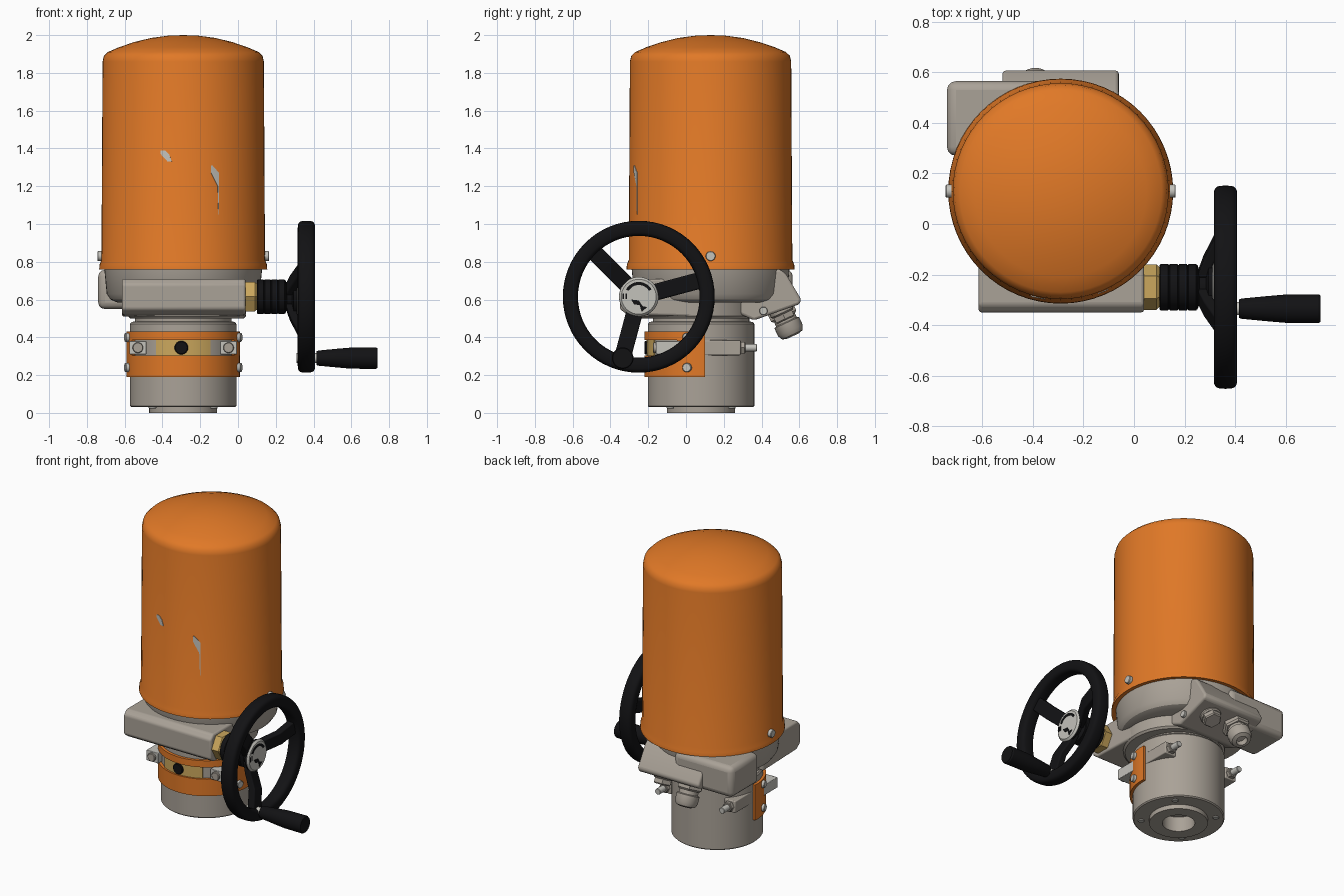
import bpy, bmesh
from math import cos, sin, radians, pi
from mathutils import Vector, Matrix

old = bpy.data.objects.get("Cube")
if old:
    bpy.data.objects.remove(old, do_unlink=True)


def material(name, r, g, b):
    m = bpy.data.materials.new(name)
    m.use_nodes = True
    m.diffuse_color = (r, g, b, 1)
    m.node_tree.nodes["Principled BSDF"].inputs["Base Color"].default_value = (r, g, b, 1)
    return m


ORANGE = material("orange paint", 0.75, 0.19, 0.02)
GREY = material("warm grey casting", 0.40, 0.36, 0.31)
BLACK = material("black plastic", 0.006, 0.006, 0.007)
BRASS = material("brass", 0.60, 0.39, 0.11)
STEEL = material("light steel", 0.55, 0.54, 0.50)

CX, CY = -0.29, 0.13      # cover axis
LY = 0.08                 # lower column axis
WHEEL = Vector((0, -0.25, 0.615))
X, Y, Z = Vector((1, 0, 0)), Vector((0, 1, 0)), Vector((0, 0, 1))


def finish(name, bm, mat, bevel=0):
    bmesh.ops.remove_doubles(bm, verts=bm.verts, dist=1e-5)
    bmesh.ops.recalc_face_normals(bm, faces=bm.faces)
    me = bpy.data.meshes.new(name)
    bm.to_mesh(me)
    bm.free()
    me.materials.append(mat)
    ob = bpy.data.objects.new(name, me)
    bpy.context.collection.objects.link(ob)
    if bevel:
        mod = ob.modifiers.new("bevel", 'BEVEL')
        mod.width, mod.segments, mod.limit_method = bevel, 3, 'ANGLE'
    bpy.ops.object.select_all(action='DESELECT')
    ob.select_set(True)
    bpy.context.view_layer.objects.active = ob
    bpy.ops.object.shade_smooth_by_angle(angle=radians(32))
    return ob


def lathe(name, profile, origin, axis, mat, steps=48):
    """Turn (radius, height) points around an axis."""
    bm = bmesh.new()
    vs = [bm.verts.new((r, 0, h)) for r, h in profile]
    es = [bm.edges.new(p) for p in zip(vs, vs[1:])]
    bmesh.ops.spin(bm, geom=vs + es, cent=(0, 0, 0), axis=(0, 0, 1),
                   angle=2 * pi, steps=steps)
    rot = Vector(axis).to_track_quat('Z', 'Y').to_matrix().to_4x4()
    bm.transform(Matrix.Translation(origin) @ rot)
    return finish(name, bm, mat)


def rod(name, r, length, origin, axis, mat, steps=24):
    c = r * 0.12
    return lathe(name, [(0, 0), (r, 0), (r, length - c), (r - c, length), (0, length)],
                 origin, axis, mat, steps)


def prism(name, pts, w0, w1, mat, u=Y, v=Z, w=X, origin=(0, 0, 0), bevel=0):
    """Extrude a 2D outline (u, v) along w."""
    bm = bmesh.new()
    o = Vector(origin)
    face = bm.faces.new([bm.verts.new(o + u * a + v * b + w * w0) for a, b in pts])
    new = bmesh.ops.extrude_face_region(bm, geom=[face])["geom"]
    bmesh.ops.translate(bm, vec=w * (w1 - w0),
                        verts=[g for g in new if isinstance(g, bmesh.types.BMVert)])
    return finish(name, bm, mat, bevel)


def box(name, x, y, z, mat, bevel=0):
    return prism(name, [(y[0], z[0]), (y[1], z[0]), (y[1], z[1]), (y[0], z[1])],
                 x[0], x[1], mat, bevel=bevel)


def arc_plate(name, centre, r, rows, thick, mat, n=24):
    """Curved plate; each row is (height, start angle, end angle)."""
    bm = bmesh.new()
    layers = []
    for rad in (r, r + thick):
        layers.append([[bm.verts.new((centre[0] + rad * cos(a), centre[1] + rad * sin(a), z))
                        for a in (radians(a0 + (a1 - a0) * i / n) for i in range(n + 1))]
                       for z, a0, a1 in rows])
    for g in layers:
        for lo, hi in zip(g, g[1:]):
            for i in range(n):
                bm.faces.new((lo[i], lo[i + 1], hi[i + 1], hi[i]))
    rim = [[*g[0], *[row[-1] for row in g[1:]], *g[-1][-2::-1],
            *[row[0] for row in g[-2:0:-1]]] for g in layers]
    for i in range(len(rim[0])):
        j = (i + 1) % len(rim[0])
        bm.faces.new((rim[0][i], rim[0][j], rim[1][j], rim[1][i]))
    return finish(name, bm, mat)


# Cover: flared skirt, straight wall, shallow dome
lathe("cover", [(0.40, 0.765), (0.445, 0.76), (0.443, 0.785), (0.433, 0.81), (0.427, 1.86),
                (0.42, 1.89), (0.40, 1.91), (0.34, 1.936), (0.26, 1.963), (0.17, 1.985),
                (0.08, 1.997), (0, 2.0)], (CX, CY, 0), Z, ORANGE, 64)
arc_plate("cover_small_mark", (CX, CY), 0.429, [(1.33, 259, 262), (1.37, 254, 260), (1.39, 254, 257)],
          0.004, STEEL, 4)
arc_plate("cover_long_mark", (CX, CY), 0.429,
          [(1.05, 295.6, 296), (1.2, 295, 296), (1.27, 290, 296), (1.31, 290, 291)], 0.004, STEEL, 4)
for s, side in ((1, "left"), (-1, "right")):
    rod(side + "_cover_screw", 0.026, 0.035, (CX + s * 0.42, CY, 0.83), (s, 0, 0), STEEL)

# Cast base under the cover
lathe("base_upper", [(0, 0.585), (0.35, 0.585), (0.385, 0.60), (0.405, 0.63), (0.418, 0.765),
                     (0, 0.765)], (CX, CY, 0), Z, GREY, 64)
lathe("base_lower", [(0, 0.5), (0.30, 0.5), (0.312, 0.512), (0.315, 0.62), (0, 0.62)],
      (CX + 0.02, LY - 0.02, 0), Z, GREY)
prism("gear_housing", [(-0.35, 0.55), (-0.35, 0.68), (-0.32, 0.71), (0.05, 0.71),
                       (0.05, 0.51), (-0.31, 0.52)], -0.615, 0.04, GREY, bevel=0.012)
box("side_terminal_box", (-0.74, -0.3), (0.27, 0.565), (0.55, 0.757), GREY, 0.035)

# Sloping cable entry panel at the back
prism("entry_panel", [(0.2, 0.76), (0.5, 0.76), (0.53, 0.735), (0.61, 0.60), (0.60, 0.575),
                      (0.36, 0.49), (0.2, 0.56)], -0.52, -0.06, GREY, bevel=0.02)
DOWN = Vector((0, 0.42, -0.91))
rod("panel_ear_screw", 0.022, 0.02, (-0.065, 0.41, 0.54), X, STEEL)
rod("gland_nut", 0.085, 0.05, (-0.39, 0.5, 0.55), DOWN, GREY, 6)
lathe("cable_gland", [(0, 0), (0.06, 0), (0.06, 0.075), (0.072, 0.08), (0.072, 0.125),
                      (0.06, 0.15), (0.035, 0.158), (0.035, 0.12), (0, 0.12)],
      (-0.39, 0.5, 0.55), DOWN, GREY, 32)
rod("plug_collar", 0.065, 0.03, (-0.19, 0.5, 0.55), DOWN, GREY)
rod("blanking_plug", 0.06, 0.065, (-0.19, 0.5, 0.55), DOWN, GREY, 6)

# Lower column with spigot and bolt holes
lathe("column", [(0, 0.1), (0.10, 0.1), (0.10, 0), (0.18, 0), (0.18, 0.03), (0.275, 0.03),
                 (0.282, 0.037), (0.282, 0.47), (0.275, 0.48), (0.255, 0.485), (0.255, 0.52),
                 (0, 0.52)], (CX, LY, 0), Z, GREY, 64)
for k in range(4):
    a = radians(45 + 90 * k)
    rod("flange_bolt", 0.02, 0.008, (CX + 0.23 * cos(a), LY + 0.23 * sin(a), 0.032), -Z, STEEL, 16)

# Orange window band around the front half of the column
RING = (CX, LY)
arc_plate("band_lower", RING, 0.28, [(0.19, 176, 364), (0.305, 176, 364)], 0.02, ORANGE, 48)
arc_plate("band_upper", RING, 0.28, [(0.385, 176, 364), (0.43, 176, 364)], 0.02, ORANGE, 48)
for a in (176, 335):
    arc_plate("band_end", RING, 0.28, [(0.305, a, a + 29), (0.385, a, a + 29)], 0.02, ORANGE)
arc_plate("position_scale", RING, 0.28, [(0.305, 240, 300), (0.385, 240, 300)], 0.008, BRASS)
rod("pointer_dot", 0.036, 0.02, (CX - 0.01, LY - 0.28, 0.345), -Y, BLACK)
for s, side in ((1, "left"), (-1, "right")):
    bx = CX + s * 0.24
    box(side + "_clamp_block", (bx - 0.045, bx + 0.045), (-0.16, 0.05), (0.31, 0.38), STEEL, 0.004)
    rod(side + "_clamp_bolt_head", 0.028, 0.02, (bx, -0.155, 0.345), -Y, GREY)
    box(side + "_rear_boss", (bx - 0.042, bx + 0.042), (0.09, 0.29), (0.305, 0.385), GREY, 0.006)
    rod(side + "_rear_nut", 0.034, 0.03, (bx, 0.285, 0.345), Y, GREY, 6)
    rod(side + "_rear_stud", 0.02, 0.09, (bx, 0.285, 0.345), Y, STEEL)
    for z in (0.24, 0.40):
        a = radians(-14)
        out = Vector((s * cos(a), sin(a), 0))
        rod(side + "_band_screw", 0.024, 0.02, Vector((CX, LY, z)) + out * 0.298, out, STEEL)

# Handwheel drive: brass nut, ribbed hub, spokes, rim
rod("brass_nut", 0.09, 0.065, WHEEL + X * 0.035, X, BRASS, 6)
hub = [(0, 0.10), (0.085, 0.10)]
for i in range(4):
    h = 0.105 + i * 0.037
    hub += [(0.092, h), (0.092, h + 0.03), (0.088, h + 0.032), (0.088, h + 0.035)]
lathe("hub", hub + [(0.065, 0.26), (0.065, 0.285), (0.10, 0.295), (0.10, 0.315), (0, 0.315)],
      WHEEL, X, BLACK)
rod("hub_disc", 0.105, 0.012, WHEEL + X * 0.312, X, STEEL, 40)
rim = [(0.362 + 0.040 * abs(cos(t)) ** 0.6 * (1 if cos(t) > 0 else -1),
        0.362 + 0.046 * abs(sin(t)) ** 0.6 * (1 if sin(t) > 0 else -1))
       for t in (2 * pi * i / 20 for i in range(20))]
lathe("wheel_rim", rim + rim[:1], WHEEL, X, BLACK, 64)
for deg in (15, 135, 255):
    a = radians(deg)
    prism("wheel_spoke", [(0.05, 0.25), (0.12, 0.275), (0.21, 0.32), (0.34, 0.335), (0.34, 0.385),
                          (0.2, 0.365), (0.1, 0.312), (0.05, 0.31)], -0.044, 0.044, BLACK,
          u=Vector((0, cos(a), sin(a))), v=X, w=Vector((0, -sin(a), cos(a))),
          origin=WHEEL, bevel=0.008)

# Direction marks on the hub disc
arc = [(r * cos(radians(t)), r * sin(radians(t)))
       for r, ts in ((0.078, range(30, 151, 10)), (0.062, range(150, 29, -10))) for t in ts]
prism("turn_arc", arc, 0.323, 0.327, BLACK, origin=WHEEL)
prism("turn_arrow", [(-0.04, -0.015), (0.0, -0.02), (0.02, -0.05), (0.045, -0.055),
                     (0.015, -0.08), (0.005, -0.045), (-0.025, -0.04)],
      0.323, 0.327, BLACK, origin=WHEEL)
for u in (-0.085, -0.07):
    prism("turn_bar", [(u, -0.012), (u + 0.008, -0.012), (u + 0.008, 0.018), (u, 0.018)],
          0.323, 0.327, BLACK, origin=WHEEL)

# Crank handle
GRIP = Vector((0, -0.335, 0.29))
rod("handle_pin", 0.026, 0.12, GRIP + X * 0.31, X, STEEL)
lathe("handle_grip", [(0, 0.415), (0.036, 0.415), (0.04, 0.425), (0.05, 0.53), (0.056, 0.6),
                      (0.057, 0.73), (0.052, 0.738), (0, 0.738)], GRIP, X, BLACK, 32)
